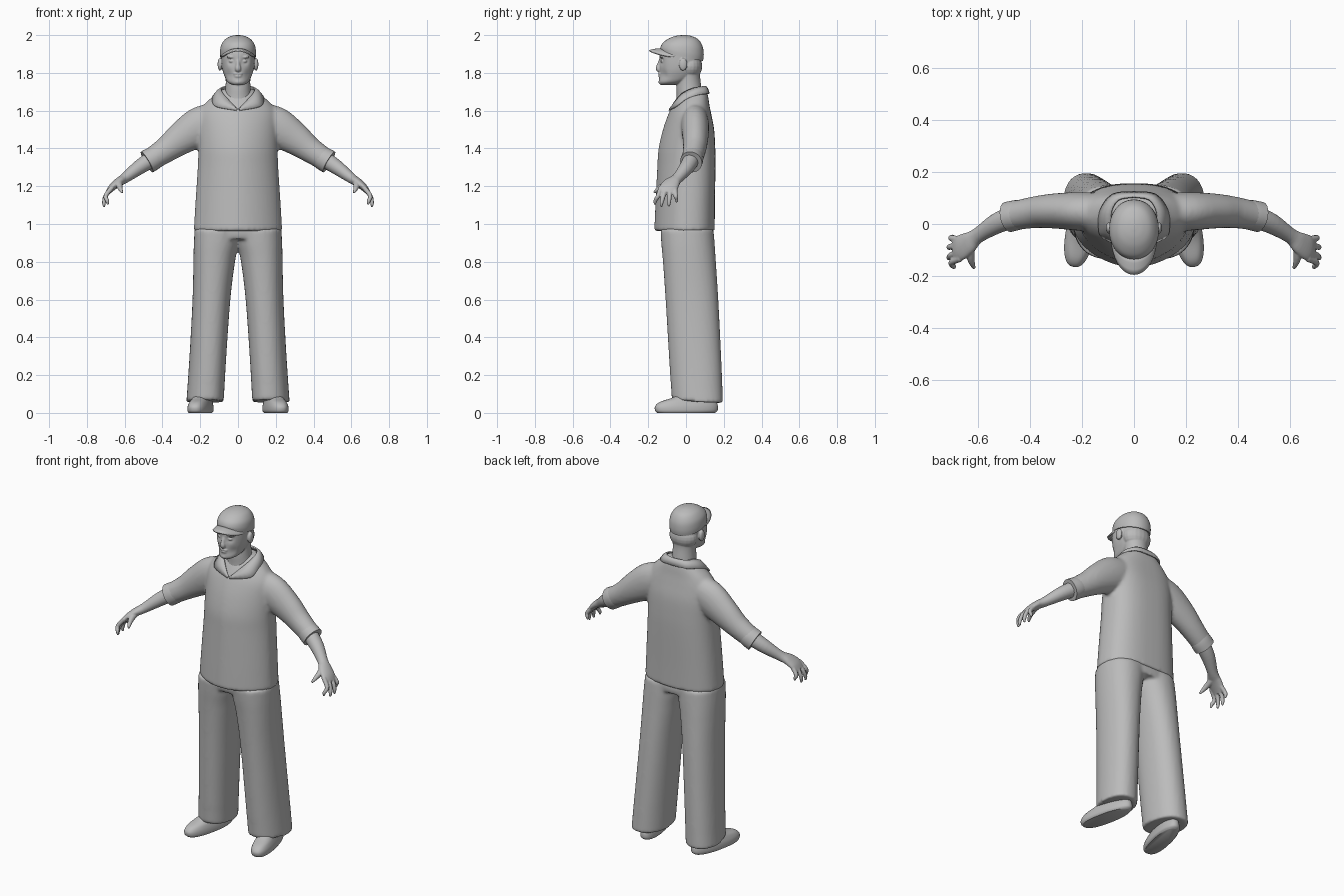
import bpy, bmesh
from math import sin, cos, pi, exp, radians
from mathutils import Vector, Matrix

cube = bpy.data.objects.get("Cube")
if cube:
    bpy.data.objects.remove(cube)

grey = bpy.data.materials.new("plain grey")
grey.use_nodes = True
COLOUR = (0.5, 0.5, 0.5, 1)
grey.diffuse_color = COLOUR
grey.node_tree.nodes["Principled BSDF"].inputs["Base Color"].default_value = COLOUR


def spline(rows, steps):
    """Smoothly interpolate rows of numbers."""
    out = []
    for i in range(len(rows) - 1):
        a, b, c, d = (rows[max(0, min(len(rows) - 1, i + k))] for k in (-1, 0, 1, 2))
        for s in range(steps):
            t = s / steps
            out.append([q + t * ((r - p) / 2 + t * ((2 * p - 5 * q + 4 * r - w) / 2
                       + t * (3 * q - p - 3 * r + w) / 2))
                        for p, q, r, w in zip(a, b, c, d)])
    return out + [list(rows[-1])]


def skin(bm, rings, closed=True):
    """Join rows of points with quads, capping the ends of closed rings."""
    rows = [[bm.verts.new(p) for p in ring] for ring in rings]
    n = len(rows[0])
    for a, b in zip(rows, rows[1:]):
        for i in range(n if closed else n - 1):
            j = (i + 1) % n
            bm.faces.new((a[i], a[j], b[j], b[i]))
    if closed:
        bm.faces.new(rows[0])
        bm.faces.new(rows[-1])
    bmesh.ops.recalc_face_normals(bm, faces=bm.faces)


def oval(n, back, front):
    """Rounded outline with its own squareness at the back and the front."""
    for i in range(n):
        c, s = cos(2 * pi * i / n), sin(2 * pi * i / n)
        power = back if s > 0 else front
        yield (abs(c) ** (2 / power) * (1 if c > 0 else -1),
               abs(s) ** (2 / power) * (1 if s > 0 else -1))


def stack(bm, rows, back=2.2, front=2.2, n=48, side=1, steps=5):
    """Level cross-sections: height, left and right limits, front and back limits."""
    rings = []
    for z, x0, x1, y0, y1 in spline(rows, steps):
        rings.append([(side * ((x0 + x1) / 2 + (x1 - x0) / 2 * c),
                       (y0 + y1) / 2 + (y1 - y0) / 2 * s, z) for c, s in oval(n, back, front)])
    skin(bm, rings)


def tube(bm, rows, side=1, n=24, steps=4):
    """Cross-sections square to a path: centre, thickness, depth."""
    rows = spline(rows, steps)
    pts = [Vector(r[:3]) for r in rows]
    rings = []
    for i, (p, r) in enumerate(zip(pts, rows)):
        t = (pts[min(i + 1, len(pts) - 1)] - pts[max(i - 1, 0)]).normalized()
        u = (Vector((0, 1, 0)) - t * t.y).normalized()
        v = t.cross(u)
        ring = [p + v * r[3] * c + u * r[4] * s for c, s in oval(n, 2, 2)]
        rings.append([(side * q.x, q.y, q.z) for q in ring])
    skin(bm, rings)


def ball(bm, centre, radii):
    bmesh.ops.create_uvsphere(bm, u_segments=20, v_segments=12, radius=1,
                              matrix=Matrix.Translation(centre) @ Matrix.Diagonal((*radii, 1)))


def dent(bm, centre, size, depth):
    for v in bm.verts:
        v.co.y += depth * exp(-((v.co - Vector(centre)).length / size) ** 2)


def finish(name, bm, voxel=0, relax=0, thick=0, mirror=False):
    mesh = bpy.data.meshes.new(name)
    bm.to_mesh(mesh)
    bm.free()
    mesh.materials.append(grey)
    mesh.shade_smooth()
    mesh.set_sharp_from_angle(angle=radians(50))
    ob = bpy.data.objects.new(name, mesh)
    bpy.context.collection.objects.link(ob)
    if mirror:
        ob.modifiers.new("Mirror", "MIRROR")
    if thick:
        mod = ob.modifiers.new("Thickness", "SOLIDIFY")
        mod.thickness, mod.offset = thick, 0
    if voxel:
        mod = ob.modifiers.new("Fuse", "REMESH")
        mod.mode, mod.voxel_size, mod.use_smooth_shade = "VOXEL", voxel, True
    if relax:
        mod = ob.modifiers.new("Relax", "SMOOTH")
        mod.iterations, mod.factor = relax, 0.5


def sym(rows):
    return [(z, -w, w, y0, y1) for z, w, y0, y1 in rows]


# Shirt: body with a peaked front, fused with the sleeves
bm = bmesh.new()
stack(bm, sym([(.962, .234, -.168, .152), (1.1, .226, -.162, .153), (1.3, .213, -.152, .156),
               (1.4, .21, -.145, .155), (1.5, .21, -.122, .149), (1.58, .205, -.094, .134),
               (1.63, .18, -.07, .124), (1.67, .14, -.046, .118), (1.7, .105, -.025, .111),
               (1.715, .08, -.005, .1)]), 2.7, 1.75)
for side in (1, -1):
    tube(bm, [(.1, .045, 1.565, .085, .07), (.2, .048, 1.517, .104, .074), (.3, .05, 1.453, .087, .068),
              (.38, .045, 1.394, .069, .061), (.47, .03, 1.335, .059, .055)], side)
finish("shirt", bm, voxel=.01, relax=5)

# Turned-up sleeve cuffs
bm = bmesh.new()
tube(bm, [(.425, .038, 1.363, .058, .055), (.45, .034, 1.347, .062, .058), (.482, .027, 1.328, .063, .059)])
finish("sleeve_cuffs", bm, mirror=True)

# Folded collar with an open neck
bm = bmesh.new()
fold = spline([(0, .104, 1.727), (.06, .092, 1.727), (.088, .04, 1.718), (.078, -.02, 1.69),
               (.045, -.055, 1.652), (.004, -.084, 1.605)], 4)
edge = spline([(0, .122, 1.69), (.08, .114, 1.69), (.125, .06, 1.682), (.135, 0, 1.66),
               (.118, -.054, 1.622), (.008, -.088, 1.6)], 4)
middle = [[(p + q) / 2 + k for p, q, k in zip(a, b, (0, 0, .007))] for a, b in zip(fold, edge)]
skin(bm, [fold, middle, edge], closed=False)
finish("collar", bm, thick=.008, mirror=True)

# Trousers: hips and two wide legs
bm = bmesh.new()
stack(bm, sym([(.92, .222, -.12, .14), (.95, .226, -.128, .145), (1.0, .218, -.128, .138)]), 2.4)
for side in (1, -1):
    stack(bm, [(.06, .072, .268, -.075, .196), (.3, .06, .254, -.09, .186), (.6, .04, .24, -.108, .171),
               (.8, .016, .236, -.122, .158), (.89, -.004, .234, -.13, .152), (.97, -.02, .23, -.135, .146)],
          side=side)
for v in bm.verts:  # hem rises over the instep
    if v.co.z < .15:
        v.co.z -= .09 * min(v.co.y, .12) - .004
    v.co.x += .1 * v.co.y * max(0, .8 - v.co.z) * (1 if v.co.x > 0 else -1)
finish("trousers", bm, voxel=.01, relax=4)

# Shoes with toes turned out
bm = bmesh.new()
stack(bm, [(0, -.05, .052, -.155, .155), (.012, -.057, .058, -.166, .17), (.035, -.056, .057, -.166, .172),
           (.058, -.05, .05, -.14, .165), (.078, -.043, .043, -.08, .155), (.1, -.037, .037, -.03, .145)],
      2.2, 2.5)
bmesh.ops.rotate(bm, verts=bm.verts, matrix=Matrix.Rotation(radians(12), 3, "Z"))
bmesh.ops.translate(bm, verts=bm.verts, vec=(.197, 0, 0))
finish("shoes", bm, mirror=True)

# Forearms, hands and fingers
bm = bmesh.new()
fingers = [((.692, -.163, 1.102), -.132), ((.71, -.13, 1.09), -.108),
           ((.71, -.09, 1.092), -.083), ((.696, -.05, 1.113), -.059)]
for side in (1, -1):
    tube(bm, [(.42, .037, 1.365, .044, .044), (.47, .025, 1.335, .043, .043), (.53, 0, 1.295, .038, .039),
              (.6, -.045, 1.242, .027, .03), (.635, -.072, 1.22, .023, .042),
              (.668, -.092, 1.192, .019, .049), (.69, -.1, 1.165, .012, .042)], side)
    for (x, y, z), knuckle in fingers:
        tube(bm, [(.665, knuckle, 1.195, .013, .013), (.7, (knuckle + y) / 2, 1.15, .012, .012),
                  (x, y, z + .02, .01, .01), (x - .003, y, z, .005, .005)], side, n=12)
    tube(bm, [(.625, -.07, 1.222, .018, .02), (.628, -.115, 1.205, .017, .018),
              (.622, -.148, 1.184, .012, .012), (.612, -.17, 1.165, .006, .006)], side, n=12)
finish("arms_and_hands", bm, voxel=.004, relax=3)

# Head, neck, face and cropped hair
bm = bmesh.new()
stack(bm, sym([(1.735, .025, -.135, -.07), (1.75, .054, -.143, -.01), (1.78, .07, -.141, .045),
               (1.82, .083, -.14, .07), (1.87, .088, -.142, .082), (1.92, .088, -.135, .082),
               (1.95, .075, -.11, .07)]))
for side in (1, -1):
    dent(bm, (side * .036, -.13, 1.862), .02, .012)
    dent(bm, (side * .05, -.12, 1.79), .025, .008)
stack(bm, sym([(1.58, .09, -.06, .09), (1.66, .074, -.05, .09), (1.72, .066, -.05, .082),
               (1.78, .066, -.045, .075), (1.84, .075, -.04, .078)]), 2, 2)
tube(bm, [(0, -.132, 1.875, .01, .008), (0, -.141, 1.845, .011, .012),
          (0, -.146, 1.822, .016, .014), (0, -.138, 1.81, .012, .01)], n=12)
ball(bm, (0, -.137, 1.794), (.026, .011, .006))
ball(bm, (0, -.136, 1.782), (.022, .012, .006))
ball(bm, (0, -.13, 1.752), (.024, .016, .014))
ball(bm, (0, .02, 1.835), (.086, .066, .07))
for side in (1, -1):
    ball(bm, (side * .034, -.125, 1.862), (.014, .01, .008))
    ball(bm, (side * .036, -.127, 1.884), (.026, .011, .007))
    ball(bm, (side * .096, -.015, 1.845), (.012, .022, .034))
finish("head", bm, voxel=.004, relax=3)

# Cap crown, sitting lower at the back
bm = bmesh.new()
stack(bm, sym([(1.885, .094, -.133, .09), (1.915, .095, -.135, .094), (1.95, .088, -.122, .088),
               (1.98, .066, -.09, .066), (1.995, .036, -.055, .03), (2.0, .008, -.022, .002)]), 2.1, 2.1)
for v in bm.verts:
    v.co.z -= .2 * (v.co.y + .02) * min(1, (2 - v.co.z) / .1)
finish("cap_crown", bm)

# Curved cap brim
bm = bmesh.new()
rows = []
for reach in (0, .35, .7, 1):
    rows.append([])
    for i in range(21):
        a = radians(-80 + 8 * i)
        out = reach * .068 * cos(a) ** .7
        rows[-1].append((.086 * sin(a), -.028 - .098 * cos(a) - out,
                         1.927 - .035 * sin(a) ** 2 - .01 * reach ** 2))
skin(bm, rows, closed=False)
finish("cap_brim", bm, thick=.008)
